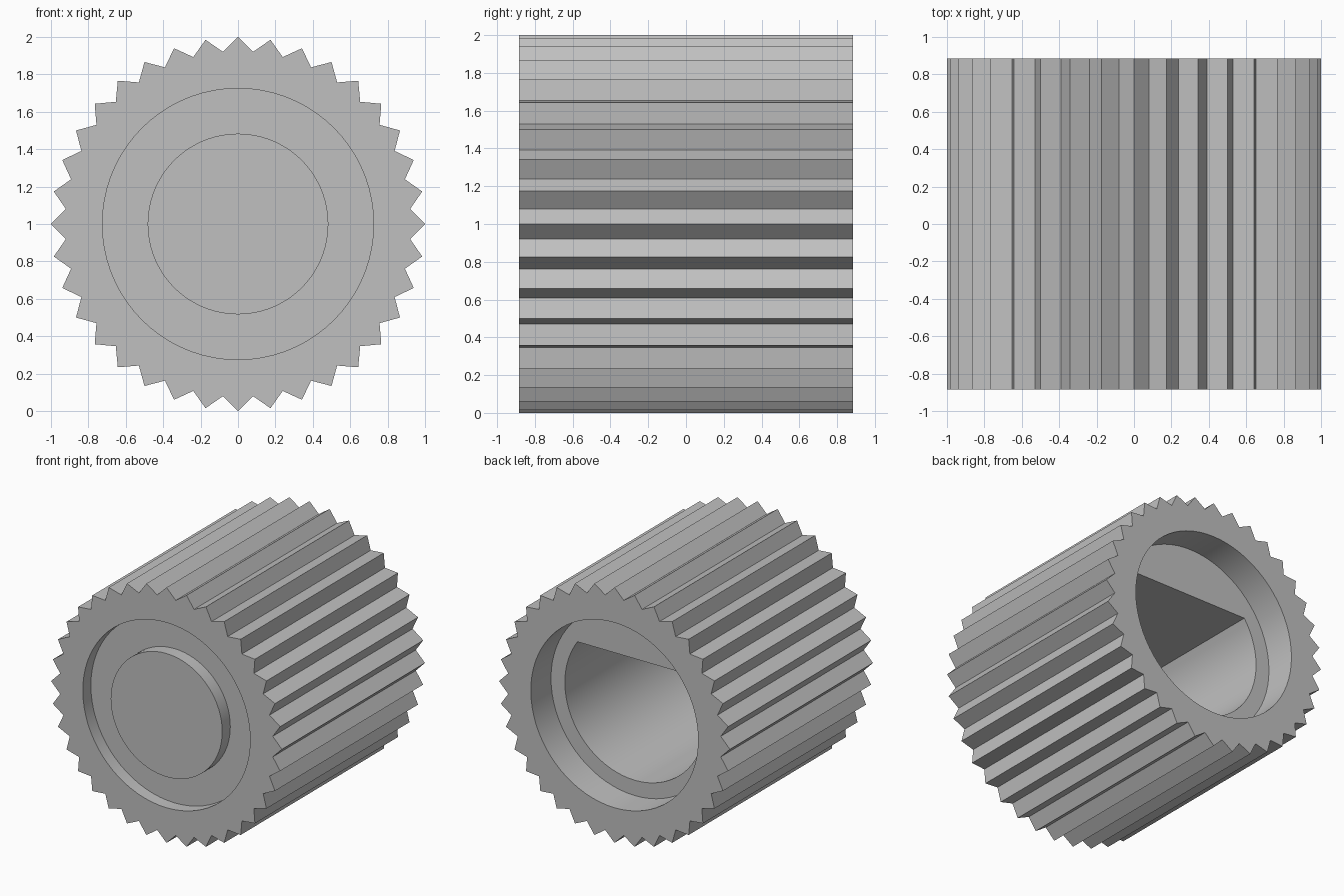
import bpy, bmesh
from math import sin, cos, pi, radians

cube = bpy.data.objects.get("Cube")
if cube:
    bpy.data.objects.remove(cube)

TEETH = 36
SIDES = TEETH * 2          # one point per tooth tip and one per valley
HALF = 0.885               # half the knob length
FRONT_DEPTH = 0.1          # ring groove around the front boss
BACK_DEPTH = 0.25          # shallow recess at the back
BORE_DEPTH = 1.3           # shaft bore beyond that recess
BORE_R = 0.605
FLAT = BORE_R * sin(radians(35))

grey = bpy.data.materials.new("grey plastic")
grey.use_nodes = True
colour = (0.53, 0.53, 0.53, 1)
grey.diffuse_color = colour
grey.node_tree.nodes["Principled BSDF"].inputs["Base Color"].default_value = colour


def circle(r):
    return lambda i, a: r


def toothed(i, a):
    return 0.924 if i % 2 else 1.0


def d_shaped(i, a):
    # round bore with a flat along its top
    return FLAT / sin(a) if BORE_R * sin(a) > FLAT else BORE_R


# Section from the front boss, over the toothed rim, into the back bore
sections = [
    (circle(0.483), -HALF),
    (circle(0.483), -HALF + FRONT_DEPTH),
    (circle(0.725), -HALF + FRONT_DEPTH),
    (circle(0.725), -HALF),
    (toothed, -HALF),
    (toothed, HALF),
    (circle(0.725), HALF),
    (circle(0.725), HALF - BACK_DEPTH),
    (d_shaped, HALF - BACK_DEPTH),
    (d_shaped, HALF - BACK_DEPTH - BORE_DEPTH),
]

bm = bmesh.new()
rings = []
for radius, y in sections:
    ring = []
    for i in range(SIDES):
        a = 2 * pi * i / SIDES
        r = radius(i, a)
        ring.append(bm.verts.new((r * cos(a), y, 1 + r * sin(a))))
    rings.append(ring)

for r0, r1 in zip(rings, rings[1:]):
    for i in range(SIDES):
        j = (i + 1) % SIDES
        bm.faces.new((r0[i], r0[j], r1[j], r1[i]))
bm.faces.new(rings[0])     # boss cap
bm.faces.new(rings[-1])    # bore floor
bmesh.ops.recalc_face_normals(bm, faces=bm.faces)

mesh = bpy.data.meshes.new("ribbed_knob")
bm.to_mesh(mesh)
bm.free()
mesh.materials.append(grey)
knob = bpy.data.objects.new("ribbed_knob", mesh)
bpy.context.collection.objects.link(knob)

# Smooth round walls, crisp rims and ribs
bpy.ops.object.select_all(action='DESELECT')
knob.select_set(True)
bpy.context.view_layer.objects.active = knob
bpy.ops.object.shade_smooth_by_angle(angle=radians(20))
